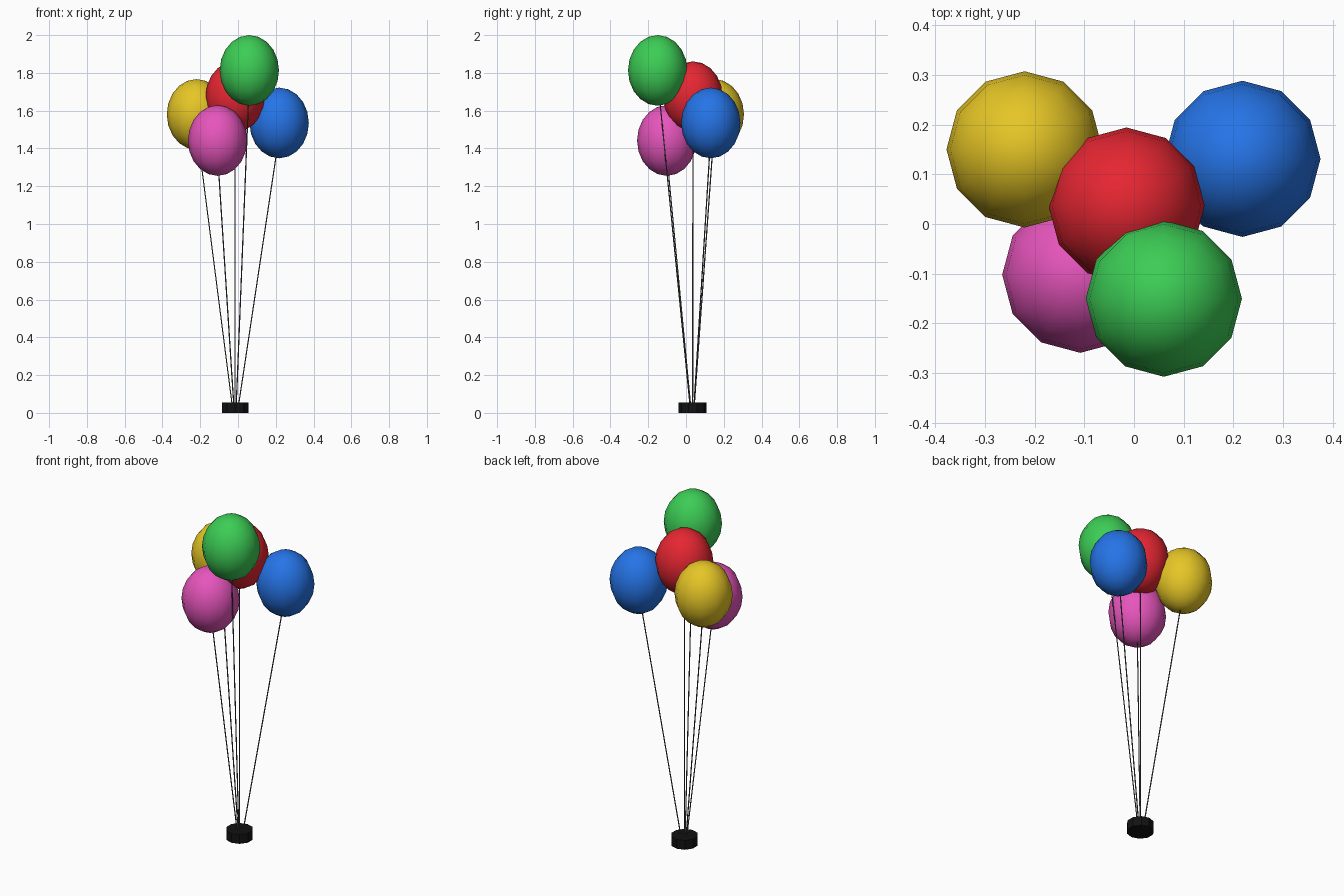
import bpy
from mathutils import Vector

if "Cube" in bpy.data.objects:
    bpy.data.objects.remove(bpy.data.objects["Cube"])

def material(name, srgb):
    m = bpy.data.materials.new(name)
    lin = [((c / 255 + 0.055) / 1.055) ** 2.4 for c in srgb]
    m.diffuse_color = (*lin, 1)
    m.use_nodes = True
    m.node_tree.nodes["Principled BSDF"].inputs["Base Color"].default_value = m.diffuse_color
    return m

def finish(name, mat, smooth=None):
    o = bpy.context.object
    o.name = name
    o.data.materials.append(mat)
    if smooth:
        bpy.ops.object.shade_smooth_by_angle(angle=smooth)
    return o

cx, cy = -0.015, 0.035          # weight position
rx, rz = 0.157, 0.187           # balloon radii
black = material("black", (18, 18, 18))
grey = material("string grey", (85, 85, 85))

# weight that holds the strings
bpy.ops.mesh.primitive_cylinder_add(vertices=10, radius=0.074, depth=0.055,
                                    location=(cx, cy, 0.0275))
finish("weight", black)

balloons = {
    "green": ((0.06, -0.15, 1.813), (60, 205, 85)),
    "red": ((-0.015, 0.037, 1.674), (230, 38, 50)),
    "blue": ((0.218, 0.131, 1.535), (38, 118, 235)),
    "yellow": ((-0.22, 0.15, 1.58), (230, 198, 38)),
    "pink": ((-0.108, -0.102, 1.442), (230, 85, 188)),
}
for name, (c, col) in balloons.items():
    # balloon
    bpy.ops.mesh.primitive_uv_sphere_add(segments=12, ring_count=10, radius=1, location=c)
    bpy.context.object.scale = (rx, rx, rz)
    bpy.ops.object.transform_apply(location=False, rotation=False, scale=True)
    finish(name + "_balloon", material(name, col), 1.0)
    # string from the weight to the underside of the balloon
    off = Vector((c[0] - cx, c[1] - cy, 0))
    base = Vector((cx, cy, 0))
    a = base + off * 0.07 + Vector((0, 0, 0.03))
    b = base + off * 0.93 + Vector((0, 0, c[2] - rz + 0.012))
    d = b - a
    bpy.ops.mesh.primitive_cylinder_add(vertices=6, radius=0.0032, depth=d.length,
                                        location=(a + b) / 2,
                                        rotation=d.to_track_quat('Z', 'Y').to_euler())
    finish(name + "_string", grey)
